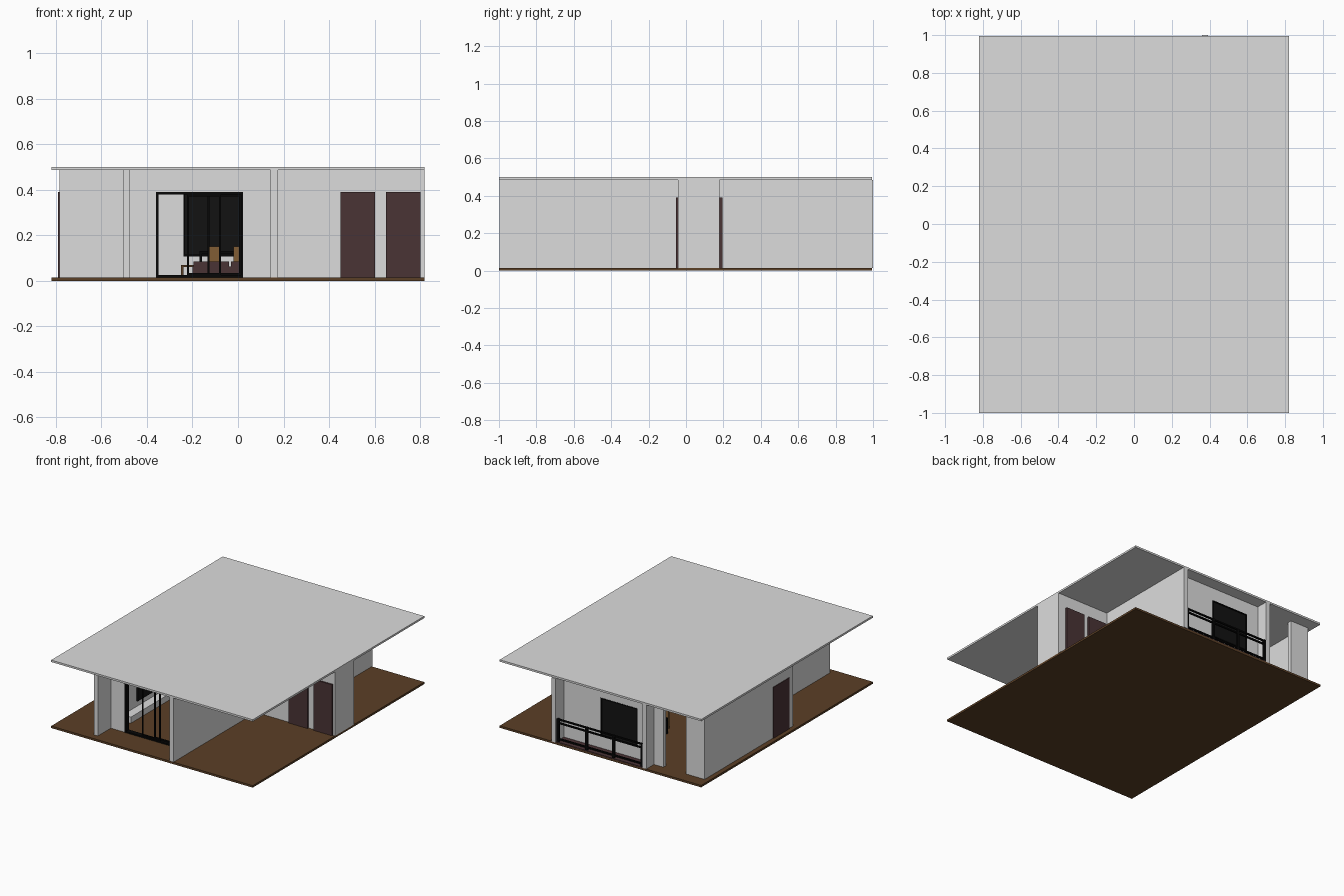
import bpy

if "Cube" in bpy.data.objects:
    bpy.data.objects.remove(bpy.data.objects["Cube"])

def material(name, r, g, b):
    m = bpy.data.materials.new(name)
    m.diffuse_color = (r, g, b, 1)
    m.use_nodes = True
    m.node_tree.nodes["Principled BSDF"].inputs["Base Color"].default_value = m.diffuse_color
    return m

WHITE = material("off_white", 0.72, 0.72, 0.72)
BROWN = material("wood_brown", 0.105, 0.05, 0.019)
MAROON = material("dark_maroon", 0.068, 0.033, 0.036)
BLACK = material("black", 0.002, 0.002, 0.002)
GLASS = material("dark_glass", 0.006, 0.006, 0.006)
TAN = material("tan", 0.22, 0.11, 0.035)

FLOOR, CEIL, DOOR_TOP = 0.015, 0.486, 0.39

def box(name, x0, x1, y0, y1, z0, z1, mat):
    """Axis aligned box from its limits."""
    v = [(x, y, z) for z in (z0, z1) for x, y in ((x0, y0), (x1, y0), (x1, y1), (x0, y1))]
    f = [(3, 2, 1, 0), (4, 5, 6, 7)] + [(i, (i + 1) % 4, (i + 1) % 4 + 4, i + 4) for i in range(4)]
    me = bpy.data.meshes.new(name)
    me.from_pydata(v, [], f)
    me.materials.append(mat)
    ob = bpy.data.objects.new(name, me)
    bpy.context.collection.objects.link(ob)
    return ob

def wall(name, x0, x1, y0, y1, z0=FLOOR, z1=CEIL):
    return box(name, x0, x1, y0, y1, z0, z1, WHITE)

def frame(name, x0, x1, y0, y1, z0, z1, t):
    """Rectangular frame facing y."""
    box(name + "_left", x0, x0 + t, y0, y1, z0, z1, BLACK)
    box(name + "_right", x1 - t, x1, y0, y1, z0, z1, BLACK)
    box(name + "_top", x0 + t, x1 - t, y0, y1, z1 - t, z1, BLACK)
    box(name + "_bottom", x0 + t, x1 - t, y0, y1, z0, z0 + t, BLACK)

def table(name, x0, x1, y0, y1, top, t, mat):
    box(name + "_top", x0, x1, y0, y1, top - t, top, mat)
    for x in (x0, x1 - t):
        for y in (y0, y1 - t):
            box(name + "_leg", x, x + t, y, y + t, FLOOR, top - t, mat)

# Slabs
box("floor_slab", -0.82, 0.82, -1, 0.995, 0, FLOOR, BROWN)
box("roof_slab", -0.82, 0.82, -1, 0.994, CEIL, 0.5, WHITE)

# Long walls
wall("front_right_wall", 0.143, 0.175, -0.998, -0.01)
wall("front_left_wall", -0.505, -0.475, -0.95, -0.09)
wall("back_right_wall", 0.36, 0.393, 0.15, 1.0)
wall("kitchen_front_wall", -0.785, -0.505, -0.12, -0.09)
wall("kitchen_side_wall", -0.785, -0.755, -0.09, 0.875)

# Hallway on the right side
wall("hall_front_wall", 0.175, 0.79, -0.042, -0.012)
wall("hall_back_wall", 0.393, 0.79, 0.15, 0.18)
wall("hall_end_wall", 0.79, 0.82, -0.042, 0.18)

# Back walls with the open gap
wall("back_left_wall", -0.785, -0.635, 0.875, 0.905)
wall("back_short_wall", -0.45, -0.373, 0.875, 0.905)
wall("balcony_left_wall", -0.373, -0.34, 0.875, 0.994)

# Balcony wall around the dark window
WX0, WX1, SILL = -0.24, 0.06, 0.107
wall("window_wall_left", -0.34, WX0, 0.875, 0.905)
wall("window_wall_right", WX1, 0.36, 0.875, 0.905)
wall("window_sill_wall", WX0, WX1, 0.875, 0.905, FLOOR, SILL)
wall("window_lintel", WX0, WX1, 0.875, 0.905, DOOR_TOP, CEIL)
box("window_glass", WX0, WX1, 0.88, 0.902, SILL, DOOR_TOP, GLASS)
frame("window_frame", WX0, WX1, 0.873, 0.908, SILL, DOOR_TOP, 0.008)

# Recessed front wall with sliding doors
PX0, PX1 = -0.36, 0.023
wall("patio_wall_left", -0.475, PX0, -0.8, -0.77)
wall("patio_wall_right", PX1, 0.143, -0.8, -0.77)
wall("patio_lintel", PX0, PX1, -0.8, -0.77, DOOR_TOP, CEIL)
frame("patio_frame", PX0, PX1, -0.803, -0.767, FLOOR, DOOR_TOP, 0.01)
frame("sliding_door_outer", -0.225, -0.075, -0.797, -0.787, 0.025, 0.38, 0.009)
frame("sliding_door_inner", -0.135, 0.013, -0.783, -0.773, 0.025, 0.38, 0.009)

# Maroon doors, showing on both wall faces
for x in (0.45, 0.65):
    box("hall_front_door", x, x + 0.152, -0.053, -0.005, FLOOR, DOOR_TOP, MAROON)
for x in (0.41, 0.605):
    box("hall_back_door", x, x + 0.153, 0.143, 0.195, FLOOR, DOOR_TOP, MAROON)
box("entrance_door", -0.79, -0.75, -0.075, 0.112, FLOOR, DOOR_TOP, MAROON)

# Balcony floor and railing
box("balcony_floor", -0.34, 0.36, 0.905, 0.994, FLOOR, 0.021, MAROON)
for z in (0.178, 0.152, 0.035):
    box("railing_bar", -0.34, 0.36, 0.976, 0.988, z, z + 0.01, BLACK)
for x in (-0.34, -0.107, 0.11, 0.342):
    box("railing_post", x, x + 0.018, 0.974, 0.99, 0.021, 0.188, BLACK)

# Living room: sofa, television and low table
box("sofa_base", -0.2, 0.13, -0.5, -0.34, 0.025, 0.062, MAROON)
for x in (-0.195, -0.03):
    box("sofa_cushion", x, x + 0.155, -0.5, -0.34, 0.062, 0.085, MAROON)
table("coffee_table", -0.25, -0.06, -0.27, -0.14, 0.07, 0.01, BROWN)
box("television_console", -0.475, -0.41, -0.66, -0.2, FLOOR, 0.06, WHITE)
box("television", -0.475, -0.465, -0.5, -0.25, 0.1, 0.24, GLASS)

# Dining set
table("dining_table", -0.17, 0.12, 0.45, 0.62, 0.13, 0.012, BLACK)
for x in (-0.13, -0.02):
    for y, back in ((0.38, 0.38), (0.64, 0.69)):
        table("chair_seat", x, x + 0.055, y, y + 0.06, 0.085, 0.008, TAN)
        box("chair_back", x, x + 0.055, back, back + 0.01, 0.085, 0.15, TAN)
